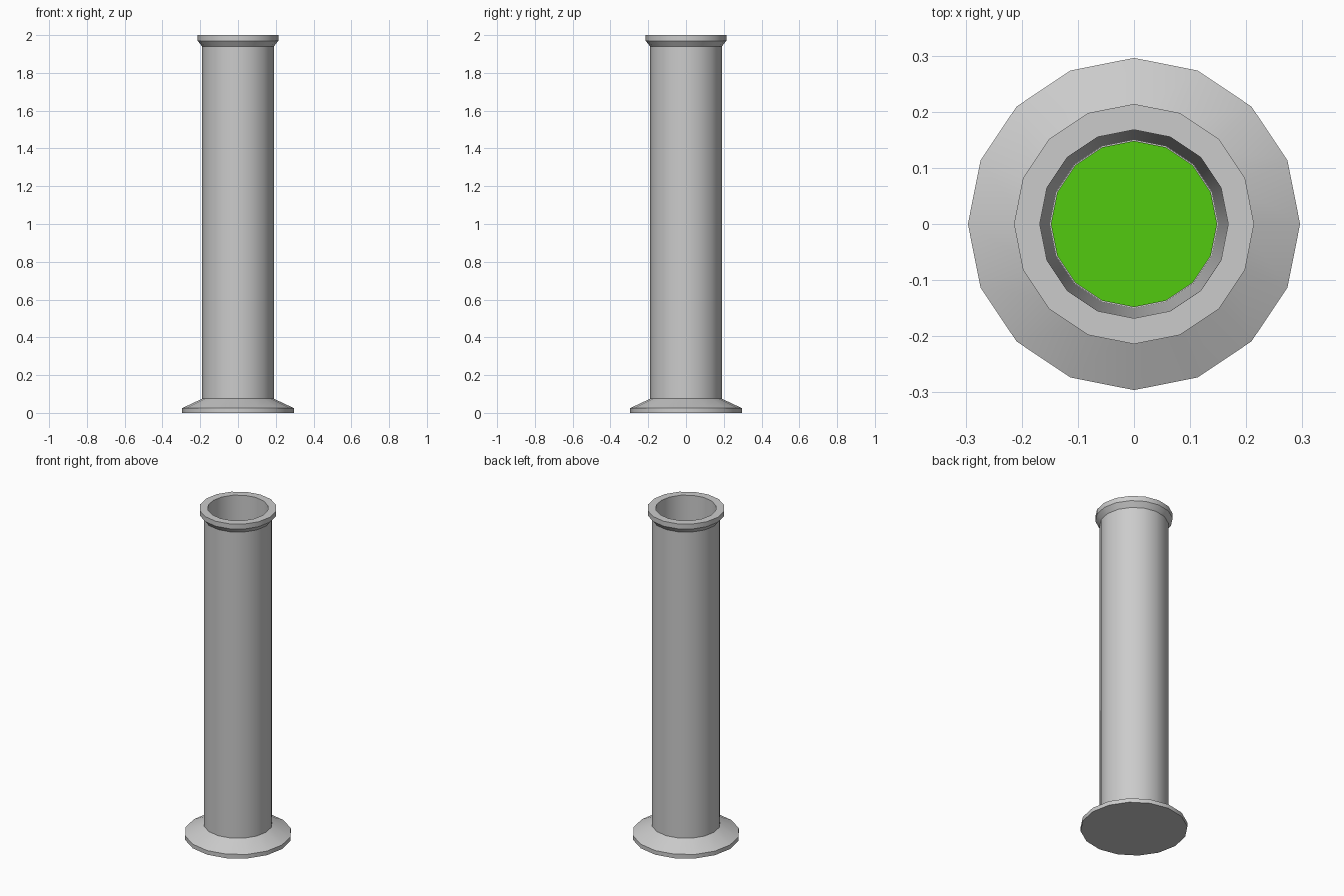
import bpy, bmesh, math

if "Cube" in bpy.data.objects:
    bpy.data.objects.remove(bpy.data.objects["Cube"])

SIDES = 16


def finish(bm, name, mat=None):
    bmesh.ops.recalc_face_normals(bm, faces=bm.faces)
    me = bpy.data.meshes.new(name)
    bm.to_mesh(me)
    bm.free()
    ob = bpy.data.objects.new(name, me)
    bpy.context.collection.objects.link(ob)
    if mat:
        me.materials.append(mat)
    return ob


def lathe(name, profile):
    """Revolve (radius, z) points and cap both ends."""
    bm = bmesh.new()
    rings = []
    for r, z in profile:
        rings.append([bm.verts.new((r * math.cos(2 * math.pi * i / SIDES),
                                    r * math.sin(2 * math.pi * i / SIDES), z))
                      for i in range(SIDES)])
    for a, b in zip(rings, rings[1:]):
        for i in range(SIDES):
            j = (i + 1) % SIDES
            bm.faces.new((a[i], a[j], b[j], b[i]))
    bm.faces.new(rings[0])
    bm.faces.new(rings[-1])
    return finish(bm, name)


# Hollow tube: flared foot, straight barrel, rolled rim, tapered bore, floor
tube = lathe("tube", [
    (0.296, 0.0), (0.296, 0.025), (0.19, 0.075),
    (0.19, 1.94), (0.214, 1.97), (0.214, 2.0),
    (0.168, 2.0), (0.15, 0.075),
])
bpy.context.view_layer.objects.active = tube
tube.select_set(True)
bpy.ops.object.shade_smooth_by_angle(angle=math.radians(24))

# Green disc lying at the bottom of the bore
green = bpy.data.materials.new("green")
green.diffuse_color = (0.085, 0.59, 0.005, 1)
green.use_nodes = True
green.node_tree.nodes["Principled BSDF"].inputs["Base Color"].default_value = green.diffuse_color
bm = bmesh.new()
bmesh.ops.create_circle(bm, cap_ends=True, radius=0.148, segments=SIDES)
# Start the corners on the same axis as the tube
for i, v in enumerate(bm.verts):
    a = 2 * math.pi * i / SIDES
    v.co = (0.148 * math.cos(a), 0.148 * math.sin(a), 0.085)
disc = finish(bm, "bore_disc", green)
if disc.data.polygons[0].normal.z < 0:
    disc.data.flip_normals()
